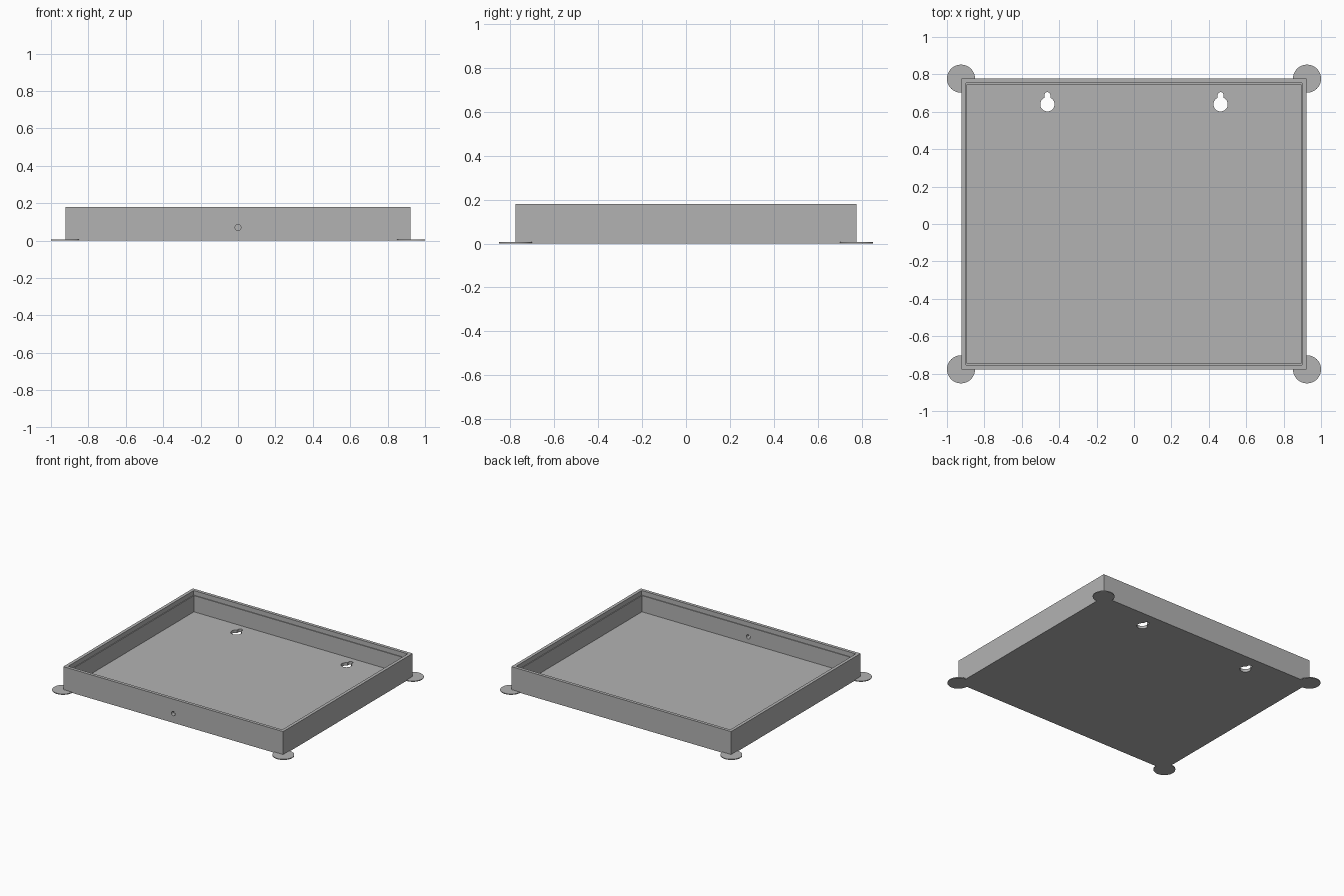
import bpy
from math import radians

if "Cube" in bpy.data.objects:
    bpy.data.objects.remove(bpy.data.objects["Cube"])

HX, HY, H = 0.923, 0.777, 0.18   # outer half sizes and height
FLOOR = 0.022

grey = bpy.data.materials.new("plain grey")
grey.use_nodes = True
COLOUR = (0.45, 0.45, 0.45, 1)
grey.diffuse_color = COLOUR
grey.node_tree.nodes["Principled BSDF"].inputs["Base Color"].default_value = COLOUR


def box(name, hx, hy, z0, z1, x=0, y=0):
    bpy.ops.mesh.primitive_cube_add(size=1, location=(x, y, (z0 + z1) / 2))
    ob = bpy.context.object
    ob.name = name
    ob.scale = (2 * hx, 2 * hy, z1 - z0)
    bpy.ops.object.transform_apply(location=True, rotation=True, scale=True)
    return ob


def cylinder(name, r, depth, loc, rot=(0, 0, 0), sides=48):
    bpy.ops.mesh.primitive_cylinder_add(vertices=sides, radius=r, depth=depth,
                                        location=loc, rotation=rot)
    ob = bpy.context.object
    ob.name = name
    bpy.ops.object.transform_apply(location=True, rotation=True, scale=True)
    return ob


def combine(target, tool, operation="DIFFERENCE"):
    tool.hide_render = True
    mod = target.modifiers.new("shape", "BOOLEAN")
    mod.operation = operation
    mod.solver = "EXACT"
    mod.object = tool
    bpy.context.view_layer.objects.active = target
    bpy.ops.object.modifier_apply(modifier=mod.name)
    bpy.data.objects.remove(tool)


# Open tray with a shallow step below the rim
tray = box("tray", HX, HY, 0, H)
combine(tray, box("cavity", HX - 0.03, HY - 0.03, FLOOR, H + 0.1))
combine(tray, box("rim_step", HX - 0.024, HY - 0.024, H - 0.035, H + 0.1))

# Keyhole hangers through the floor
for x in (-0.463, 0.463):
    combine(tray, cylinder("keyhole_round", 0.038, 0.2, (x, 0.64, 0)))
    combine(tray, box("keyhole_slot", 0.016, 0.025, -0.1, 0.1, x, 0.664))
    combine(tray, cylinder("keyhole_end", 0.016, 0.2, (x, 0.689, 0), sides=32))

# Small cable hole through the front wall
combine(tray, cylinder("front_hole", 0.016, 0.2, (0, -HY, 0.07),
                       (radians(90), 0, 0), 32))

tray.data.materials.clear()
tray.data.materials.append(grey)

# Thin round pads under the four corners
pads = []
for sx, side in ((-1, "right"), (1, "left")):
    for sy, end in ((-1, "front"), (1, "back")):
        pad = cylinder(f"{end}_{side}_pad", 0.075, 0.006,
                       (sx * 0.925, sy * HY, 0.003), sides=64)
        pad.data.materials.append(grey)
        pads.append(pad)

for ob in [tray] + pads:
    bpy.ops.object.select_all(action="DESELECT")
    ob.select_set(True)
    bpy.context.view_layer.objects.active = ob
    bpy.ops.object.shade_smooth_by_angle(angle=radians(30))
